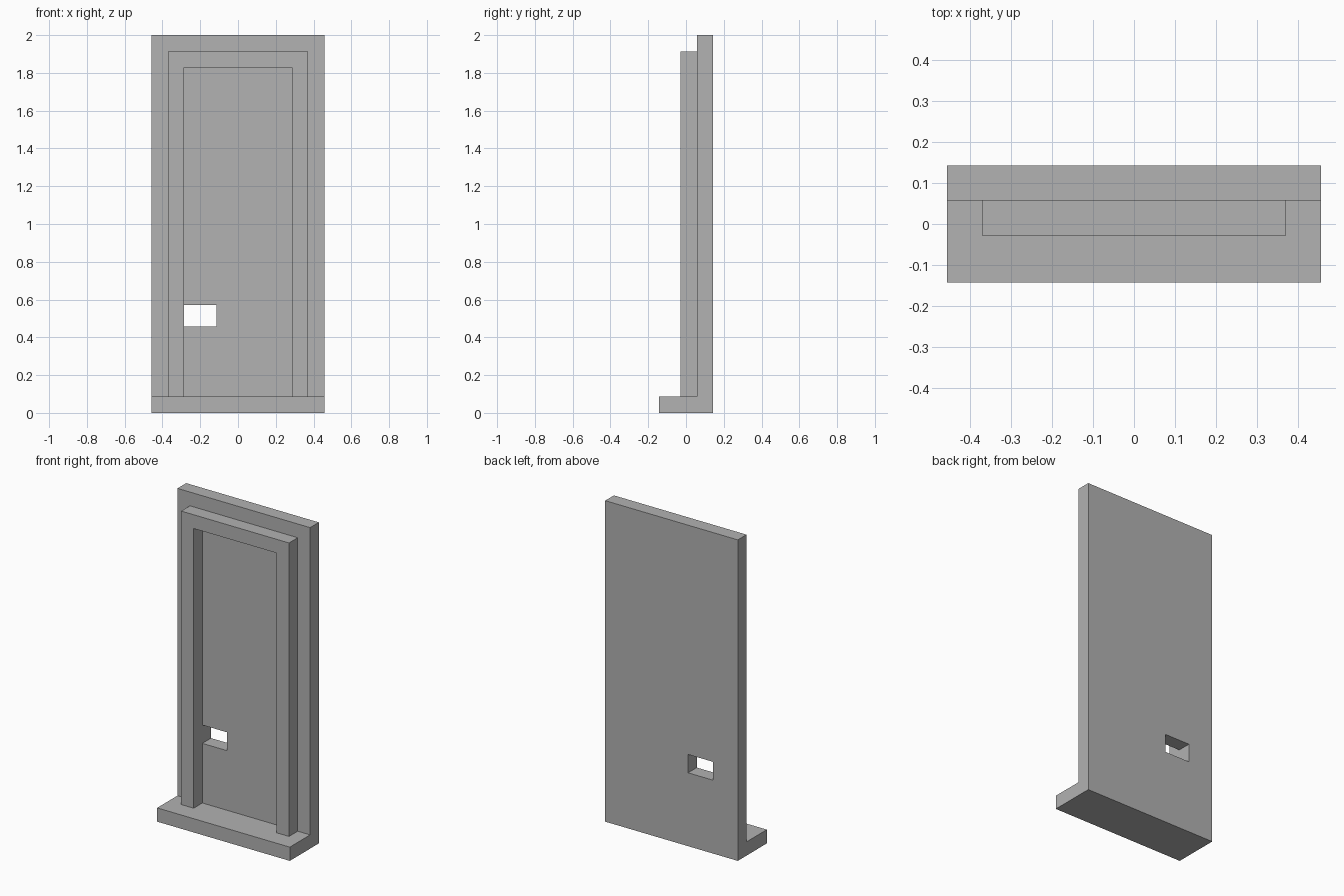
import bpy
import bmesh
from mathutils import Vector

U = 1 / 35  # design module: every dimension is a whole number of modules

cube = bpy.data.objects.get("Cube")
if cube:
    bpy.data.objects.remove(cube, do_unlink=True)

grey = bpy.data.materials.new("plain grey")
grey.use_nodes = True
colour = (0.445, 0.445, 0.445, 1)
grey.diffuse_color = colour
grey.node_tree.nodes["Principled BSDF"].inputs["Base Color"].default_value = colour


def extrude_profile(name, points, direction):
    """Make a solid from a flat outline in modules, swept along direction."""
    bm = bmesh.new()
    face = bm.faces.new([bm.verts.new(Vector(p) * U) for p in points])
    swept = bmesh.ops.extrude_face_region(bm, geom=[face])["geom"]
    moved = [v for v in swept if isinstance(v, bmesh.types.BMVert)]
    bmesh.ops.translate(bm, verts=moved, vec=Vector(direction) * U)
    bmesh.ops.recalc_face_normals(bm, faces=bm.faces)
    mesh = bpy.data.meshes.new(name)
    bm.to_mesh(mesh)
    bm.free()
    mesh.materials.append(grey)
    obj = bpy.data.objects.new(name, mesh)
    bpy.context.collection.objects.link(obj)
    return obj


# Wall panel and projecting sill, one L-shaped section
section = [(-5, 0), (5, 0), (5, 70), (2, 70), (2, 3), (-5, 3)]
wall = extrude_profile("wall_and_sill", [(-16, y, z) for y, z in section], (32, 0, 0))

# Rectangular opening through the wall
opening = [(-10, 16), (-4, 16), (-4, 20), (-10, 20)]
cutter = extrude_profile("opening_cutter", [(x, 0, z) for x, z in opening], (0, 8, 0))
cutter.hide_render = True
cut = wall.modifiers.new("opening", "BOOLEAN")
cut.operation = "DIFFERENCE"
cut.solver = "EXACT"
cut.object = cutter
bpy.context.view_layer.objects.active = wall
bpy.ops.object.modifier_apply(modifier=cut.name)
bpy.data.objects.remove(cutter, do_unlink=True)

# Raised door surround, standing on the sill
half = [(13, 67), (13, 3), (10, 3), (10, 64)]
outline = half + [(-x, z) for x, z in reversed(half)]
extrude_profile("door_surround", [(x, -1, z) for x, z in outline], (0, 3, 0))
